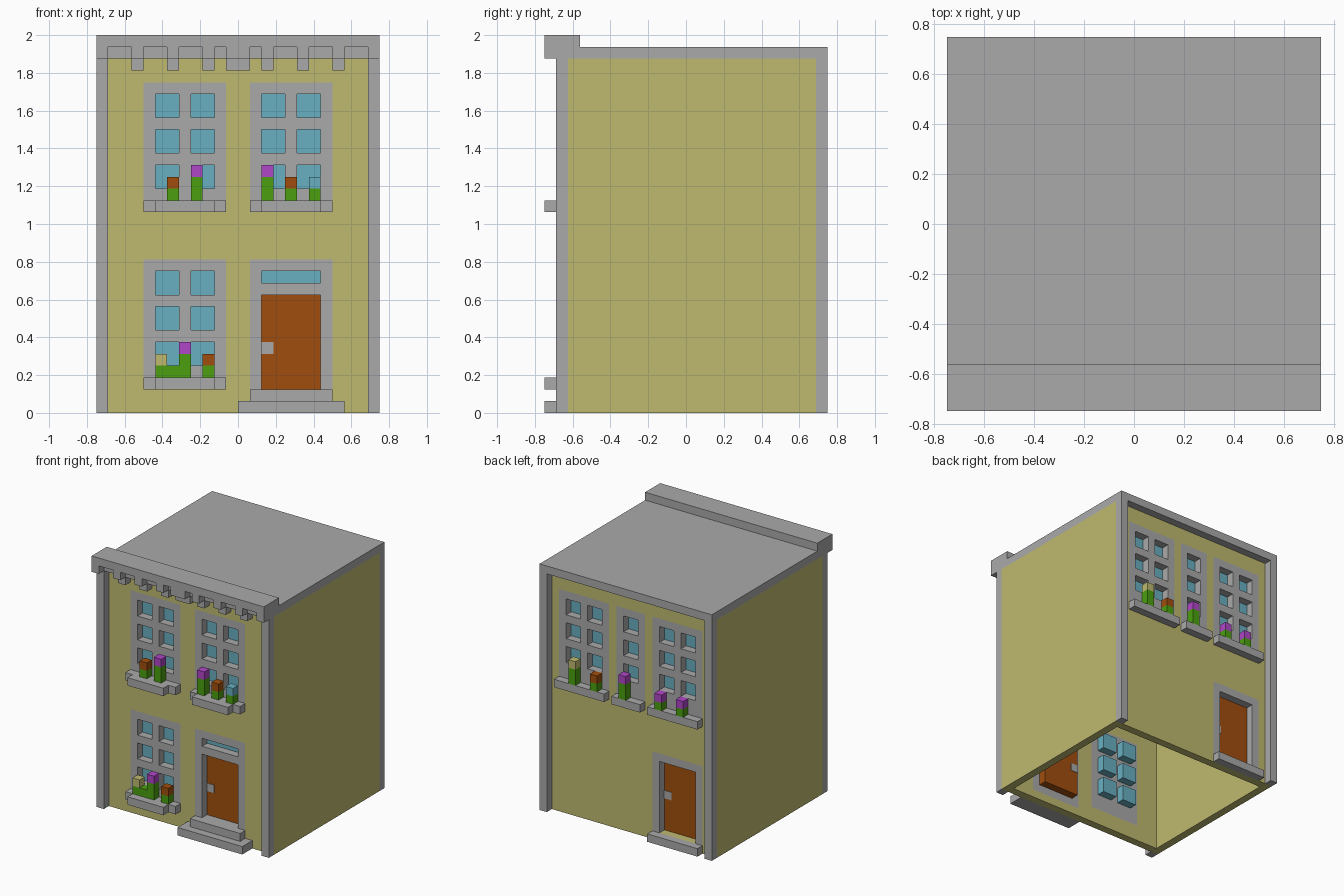
import bpy
import bmesh

cube = bpy.data.objects.get("Cube")
if cube:
    bpy.data.objects.remove(cube, do_unlink=True)

U = 1 / 16  # one block of the model's grid

COLOURS = {
    "grey stone": (0.40, 0.40, 0.40),
    "yellow plaster": (0.52, 0.49, 0.162),
    "blue glass": (0.138, 0.429, 0.527),
    "brown wood": (0.352, 0.076, 0.004),
    "leaf green": (0.072, 0.352, 0.005),
    "purple petal": (0.434, 0.061, 0.578),
}
MATS = {}
for name, rgb in COLOURS.items():
    m = bpy.data.materials.new(name)
    m.use_nodes = True
    m.diffuse_color = (*rgb, 1)
    bsdf = m.node_tree.nodes["Principled BSDF"]
    bsdf.inputs["Base Color"].default_value = (*rgb, 1)
    bsdf.inputs["Roughness"].default_value = 0.9
    MATS[name] = m
STONE, PLASTER, GLASS, WOOD, GREEN, PURPLE = COLOURS


def finish(name, bm, *mats):
    bmesh.ops.recalc_face_normals(bm, faces=bm.faces)
    me = bpy.data.meshes.new(name)
    bm.to_mesh(me)
    bm.free()
    for m in mats:
        me.materials.append(MATS[m])
    ob = bpy.data.objects.new(name, me)
    bpy.context.collection.objects.link(ob)
    return ob


def add_box(bm, x0, x1, y0, y1, z0, z1, index=0):
    v = [bm.verts.new((x * U, y * U, z * U))
         for x in (x0, x1) for y in (y0, y1) for z in (z0, z1)]
    for f in ((0, 1, 3, 2), (4, 6, 7, 5), (0, 4, 5, 1),
              (2, 3, 7, 6), (0, 2, 6, 4), (1, 5, 7, 3)):
        bm.faces.new([v[i] for i in f]).material_index = index


def boxes(name, mat, *dims):
    bm = bmesh.new()
    for d in dims:
        add_box(bm, *d)
    return finish(name, bm, mat)


def inside(x, z, rects):
    return any(a < x < b and c < z < d for a, b, c, d in rects)


def pierced_wall(name, y0, y1, surrounds, holes):
    """Plaster wall with flush stone surrounds and open holes."""
    rects = [(-12, 12, 0, 30)] + surrounds + holes
    xs = sorted({v for r in rects for v in r[:2]})
    zs = sorted({v for r in rects for v in r[2:]})
    bm = bmesh.new()

    def solid(i, k):
        if not (0 <= i < len(xs) - 1 and 0 <= k < len(zs) - 1):
            return False
        return not inside((xs[i] + xs[i + 1]) / 2, (zs[k] + zs[k + 1]) / 2, holes)

    def quad(pts, mi):
        vs = [bm.verts.new((x * U, y * U, z * U)) for x, y, z in pts]
        bm.faces.new(vs).material_index = mi

    for i in range(len(xs) - 1):
        for k in range(len(zs) - 1):
            if not solid(i, k):
                continue
            a, b, c, d = xs[i], xs[i + 1], zs[k], zs[k + 1]
            mi = int(inside((a + b) / 2, (c + d) / 2, surrounds))
            quad([(a, y0, c), (b, y0, c), (b, y0, d), (a, y0, d)], mi)
            quad([(a, y1, c), (a, y1, d), (b, y1, d), (b, y1, c)], mi)
            # reveals and outer edges only where the neighbour is open
            for di, dk, p, q in ((-1, 0, (a, d), (a, c)), (1, 0, (b, c), (b, d)),
                                 (0, -1, (a, c), (b, c)), (0, 1, (b, d), (a, d))):
                if not solid(i + di, k + dk):
                    quad([(p[0], y0, p[1]), (p[0], y1, p[1]),
                          (q[0], y1, q[1]), (q[0], y0, q[1])], mi)
    bmesh.ops.remove_doubles(bm, verts=bm.verts, dist=1e-5)
    return finish(name, bm, PLASTER, STONE)


def panes(columns, bottoms):
    return [(x, x + 2, z, z + 2) for x in columns for z in bottoms]


def flower(name, x, y, z, stem, petal):
    bm = bmesh.new()
    add_box(bm, x, x + 1, y, y + 1, z, z + stem, 0)
    add_box(bm, x, x + 1, y, y + 1, z + stem, z + stem + 1, 1)
    finish(name, bm, GREEN, petal)


# Front wall: windows, door and transom
UPPER, LOWER = (19, 22, 25), (4, 7, 10)
front_panes = panes((-7, -4, 2, 5), UPPER) + panes((-7, -4), LOWER) + [(2, 7, 11, 12)]
front_door = (2, 7, 2, 10)
pierced_wall("front_wall", -10, -9,
             [(-8, -1, 17, 28), (1, 8, 17, 28), (-8, -1, 2, 13), (1, 8, 1, 13)],
             front_panes + [front_door])
boxes("front_glass", GLASS, *[(a, b, -9, -8, c, d) for a, b, c, d in front_panes])
boxes("front_door", WOOD, (2, 7, -9, -8, 2, 10))
boxes("front_door_knob", STONE, (2, 3, -9.06, -7.94, 5, 6))

# Back wall: three upper windows and a door
back_panes = panes((-9, -6, -1, 4, 7), UPPER)
back_door = (-9, -4, 1, 10)
pierced_wall("back_wall", 10, 11,
             [(-10, -3, 17, 28), (-2, 2, 17, 28), (3, 10, 17, 28), (-10, -3, 1, 11)],
             back_panes + [back_door])
boxes("back_glass", GLASS, *[(a, b, 9, 10, c, d) for a, b, c, d in back_panes])
boxes("back_door", WOOD, (-9, -4, 9, 10, 1, 10))
boxes("back_door_knob", STONE, (-5, -4, 8.94, 10.06, 5, 6))

# Side walls, corner pillars and roof
for side, x in (("right", 11), ("left", -12)):
    boxes(side + "_side_wall", PLASTER, (x, x + 1, -9, 10, 0, 30))
    for end, y in (("front", -11), ("back", 11)):
        boxes(f"{end}_{side}_pillar", STONE, (x, x + 1, y, y + 1, 0, 30))
boxes("roof_slab", STONE, (-12, 12, -11, 12, 30, 31))

# Cornice with end blocks and stepped brackets
boxes("cornice", STONE, (-12, 12, -12, -9, 31, 32),
      (-12, -11, -12, -11, 30, 31), (11, 12, -12, -11, 30, 31))
brackets = [(-1, 1)] + [(s * c - 0.5, s * c + 0.5) for c in (2.5, 5.5, 8.5) for s in (-1, 1)]
for a, b in brackets:
    boxes("cornice_bracket", STONE, (a, b, -12, -11, 30, 31), (a, b, -11, -10, 29, 30))

# Window sills
for x, z in ((-8, 17), (1, 17), (-8, 2)):
    boxes("front_sill", STONE, (x, x + 7, -11, -10, z, z + 1),
          (x + 1, x + 6, -12, -11, z, z + 1))
for a, b in ((-10, -3), (-2, 2), (3, 10)):
    boxes("back_sill", STONE, (a, b, 11, 12, 16, 17))

# Door steps
boxes("front_lower_step", STONE, (0, 9, -12, -10, 0, 1))
boxes("front_upper_step", STONE, (1, 8, -11, -10, 1, 2))
boxes("back_step", STONE, (-10, -3, 11, 12, 0, 1))

# Flowers on the sills: x, sill top, stem height, petal colour
for x, z, stem, petal in ((-6, 18, 1, WOOD), (-4, 18, 2, PURPLE), (2, 18, 2, PURPLE),
                          (4, 18, 1, WOOD), (6, 18, 1, GLASS),
                          (-7, 3, 1, PLASTER), (-5, 3, 2, PURPLE), (-3, 3, 1, WOOD)):
    flower("front_flower", x, -11, z, stem, petal)
boxes("front_leaves", GREEN, (-6, -5, -11, -10, 3, 4))
for x, stem, petal in ((7, 2, PLASTER), (4, 1, WOOD), (0, 2, PURPLE),
                       (-5, 1, PURPLE), (-8, 1, PURPLE)):
    flower("back_flower", x, 11, 17, stem, petal)
